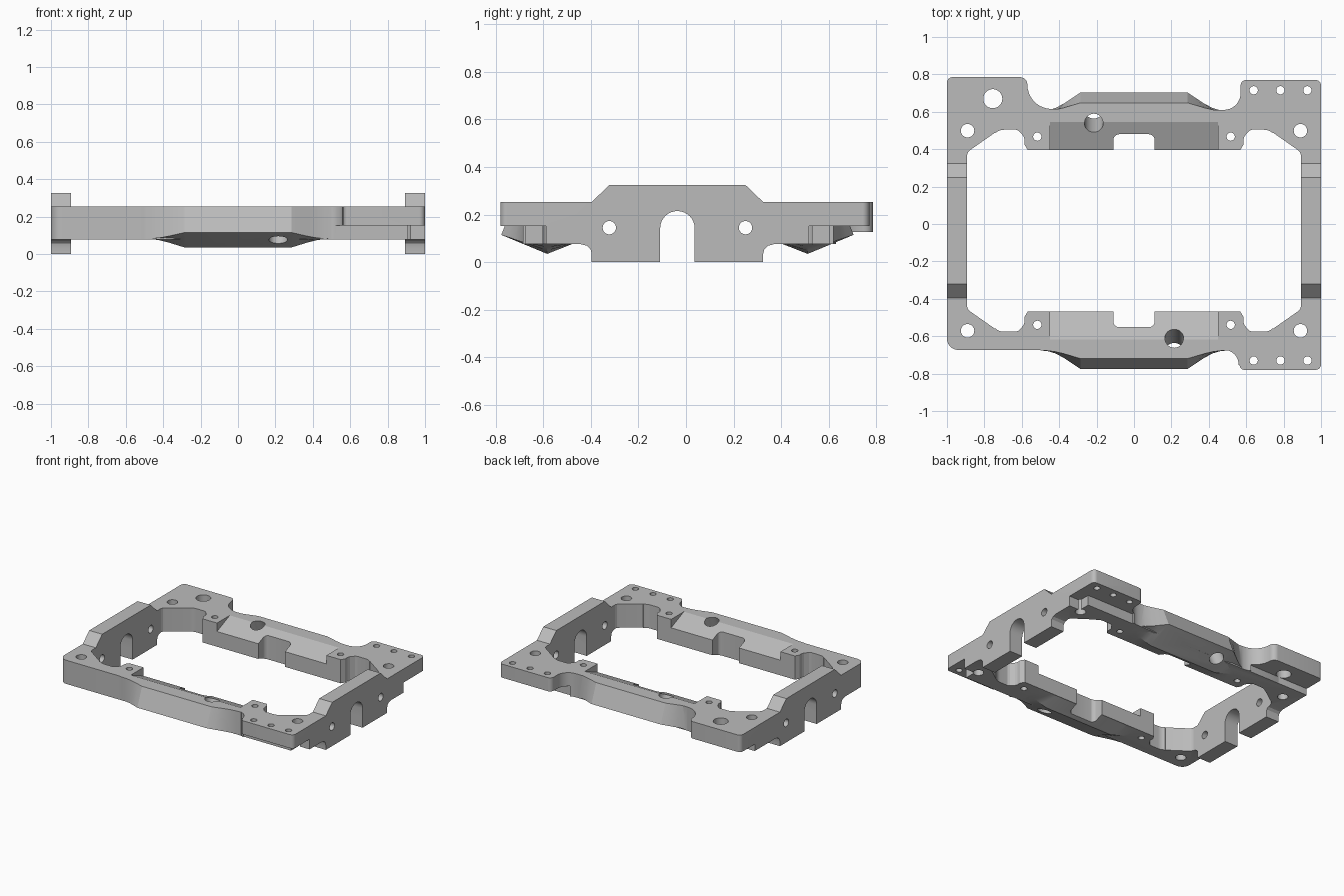
import bpy, bmesh
from math import radians, cos, sin, atan
from mathutils import Vector, Matrix

cube = bpy.data.objects.get("Cube")
if cube:
    bpy.data.objects.remove(cube, do_unlink=True)

CY = -0.036                      # y of the frame's line of symmetry
LOW, TOP = 0.077, 0.253          # plate underside and top
SLOPE = 0.42                     # tilt of the central blocks

grey = bpy.data.materials.new("machined grey")
grey.use_nodes = True
grey.diffuse_color = (0.5, 0.5, 0.5, 1)
grey.node_tree.nodes["Principled BSDF"].inputs["Base Color"].default_value = (0.5, 0.5, 0.5, 1)


def arc(cx, cy, r, a0, a1, n=9):
    step = (a1 - a0) / n
    return [(cx + r * cos(radians(a0 + i * step)), cy + r * sin(radians(a0 + i * step)))
            for i in range(n + 1)]


def loft(name, rings):
    """Closed solid through a row of equal rings."""
    bm = bmesh.new()
    rows = [[bm.verts.new(p) for p in ring] for ring in rings]
    bm.faces.new(rows[0])
    bm.faces.new(rows[-1])
    n = len(rows[0])
    for a, b in zip(rows, rows[1:]):
        for i in range(n):
            j = (i + 1) % n
            bm.faces.new((a[i], a[j], b[j], b[i]))
    bmesh.ops.recalc_face_normals(bm, faces=bm.faces)
    mesh = bpy.data.meshes.new(name)
    bm.to_mesh(mesh)
    bm.free()
    obj = bpy.data.objects.new(name, mesh)
    bpy.context.collection.objects.link(obj)
    return obj


def prism(name, pts, lo, hi, axis="z"):
    if axis == "z":
        return loft(name, [[(a, b, h) for a, b in pts] for h in (lo, hi)])
    return loft(name, [[(h, a, b) for a, b in pts] for h in (lo, hi)])


def box(name, x0, x1, y0, y1, z0, z1):
    return prism(name, [(x0, y0), (x1, y0), (x1, y1), (x0, y1)], z0, z1)


def combine(tool, operation="DIFFERENCE"):
    mod = frame.modifiers.new("combine", "BOOLEAN")
    mod.operation, mod.solver, mod.object = operation, "EXACT", tool
    bpy.context.view_layer.objects.active = frame
    bpy.ops.object.modifier_apply(modifier=mod.name)
    bpy.data.objects.remove(tool, do_unlink=True)


def drill(center, radius, axis):
    tool = prism("drill", arc(0, 0, radius, 0, 348.75, 31), -0.3, 0.3)
    turn = Vector(axis).to_track_quat("Z", "Y").to_matrix().to_4x4()
    tool.data.transform(Matrix.Translation(center) @ turn)
    combine(tool)


# Outer plate with rounded corners, mounting pads and scooped necks
outline = (arc(-0.94, -0.613, 0.06, 180, 270)
           + arc(0.48, -0.753, 0.08, 90, 0) + arc(0.59, -0.755, 0.025, 180, 270)
           + arc(0.97, -0.75, 0.03, 270, 360) + arc(0.97, 0.74, 0.03, 0, 90)
           + arc(0.60, 0.74, 0.03, 90, 180) + arc(0.48, 0.70, 0.09, 0, -90)
           + arc(-0.44, 0.745, 0.13, -90, -180) + arc(-0.61, 0.745, 0.04, 0, 90)
           + arc(-0.97, 0.755, 0.03, 90, 180))
frame = prism("frame", outline, LOW, TOP)

# Central opening, one quarter mirrored four ways
quarter = ([(0.893, 0.405), (0.887, 0.42), (0.875, 0.432), (0.745, 0.523)]
           + arc(0.695, 0.47, 0.07, 48, 90, 4)
           + [(0.63, 0.54), (0.615, 0.533), (0.592, 0.507), (0.585, 0.49),
              (0.585, 0.46), (0.568, 0.432)])
half = quarter + [(-x, u) for x, u in reversed(quarter)]
opening = [(x, CY + u) for x, u in half] + [(x, CY - u) for x, u in reversed(half)]
combine(prism("opening", opening, -1, 1))

# Side rails with legs
rail_half = [(0.285, 0.325), (0.36, TOP), (0.41, 0.2), (0.41, LOW), (0.38, 0.069),
             (0.365, 0.055), (0.36, 0.035), (0.36, 0)]
rail = [(CY + v, z) for v, z in rail_half] + [(CY - v, z) for v, z in reversed(rail_half)]
for side in (-1, 1):
    combine(prism("rail", rail, side * 0.893, side, "x"), "UNION")

# Tilted central blocks, tapering into the plate at both ends
stations = [(0.5, 0), (0.46, 0.04), (0.42, 0.16), (0.375, 0.4), (0.33, 0.7), (0.285, 1)]
stations = [(-x, t) for x, t in stations] + stations[::-1]
for side in (-1, 1):
    rings = []
    for x, t in stations:
        section = [(0.44, TOP), (0.44, LOW + 0.004 * (1 - t)), (0.547, 0.081 - 0.046 * t),
                   (0.64 + 0.1 * t, 0.081 + 0.034 * t), (0.64 + 0.044 * t, TOP)]
        rings.append([(x, CY + side * u, z) for u, z in section])
    combine(loft("central_block", rings), "UNION")

for side in (-1, 1):
    # Sloping pocket on the inner edge
    edge = 0.582
    pocket = [(edge, TOP), (edge, 0.5), (0.38, 0.5), (0.38, TOP - SLOPE * (edge - 0.38))]
    combine(prism("pocket", [(CY + side * u, z) for u, z in pocket], -0.45, 0.45, "x"))
    # Square notch with rounded corners
    notch = [(0.11, 0.35)] + arc(0.08, 0.486, 0.03, 0, 90, 5)
    notch += [(-x, u) for x, u in reversed(notch)]
    combine(prism("notch", [(x, CY + side * u) for x, u in notch], -1, 1))
    # Hole square to the slope
    drill((-side * 0.215, CY + side * 0.575, 0.245), 0.05, (0, -side * SLOPE, 1))

# Undercuts below the mounting pads
for side in (-1, 1):
    for x0, u0 in ((0.91, 0.552), (0.52, 0.64)):
        ends = sorted((CY + side * u0, CY + side * 1.2))
        combine(box("undercut", x0, 1.2, ends[0], ends[1], -0.2, 0.152))
combine(box("undercut", -1.2, -0.5, 0.62, 1.2, -0.2, 0.127))

# Arches and cross holes through the rails
arch = [(CY + 0.0725, -0.1)] + arc(CY, 0.1425, 0.0725, 0, 180, 16) + [(CY - 0.0725, -0.1)]
for side in (-1, 1):
    combine(prism("arch", arch, side * 0.8, side * 1.1, "x"))
    for v in (-0.286, 0.286):
        drill((side * 0.95, CY + v, 0.145), 0.028, (1, 0, 0))

# Vertical screw holes
for sx in (-1, 1):
    for sy in (-1, 1):
        drill((sx * 0.89, CY + sy * 0.535, 0.2), 0.036, (0, 0, 1))
        drill((sx * 0.517, CY + sy * 0.503, 0.2), 0.022, (0, 0, 1))
for x in (0.64, 0.783, 0.927):
    for y in (-0.73, 0.715):
        drill((x, y, 0.2), 0.022, (0, 0, 1))
drill((-0.755, 0.67, 0.2), 0.051, (0, 0, 1))

# Finish
frame.data.materials.clear()
frame.data.materials.append(grey)
for face in frame.data.polygons:
    face.material_index = 0
bpy.ops.object.select_all(action="DESELECT")
frame.select_set(True)
bpy.context.view_layer.objects.active = frame
bpy.ops.object.shade_smooth_by_angle(angle=radians(18))
